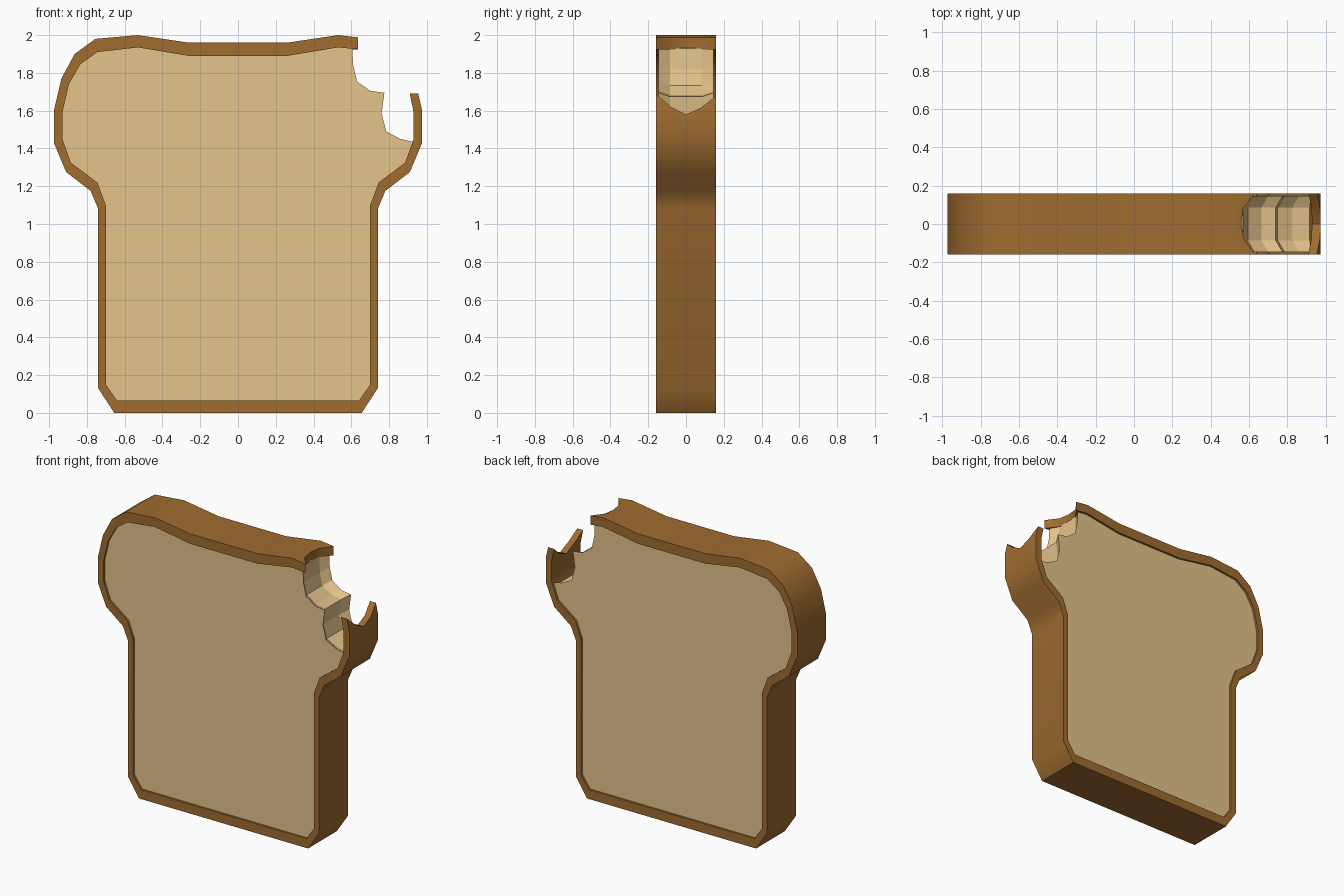
import bpy, bmesh, math

if "Cube" in bpy.data.objects:
    bpy.data.objects.remove(bpy.data.objects["Cube"])


def material(name, color):
    m = bpy.data.materials.new(name)
    m.diffuse_color = (*color, 1)
    m.use_nodes = True
    m.node_tree.nodes["Principled BSDF"].inputs["Base Color"].default_value = m.diffuse_color
    return m


def loft(name, sections, caps, mat):
    """Join closed (x, z) sections placed at successive y; caps lists end faces."""
    bm = bmesh.new()
    rings = [[bm.verts.new((x, y, z)) for x, z in pts] for y, pts in sections]
    n = len(rings[0])
    for a, b in zip(rings, rings[1:]):
        for i in range(n):
            j = (i + 1) % n
            bm.faces.new((a[i], a[j], b[j], b[i]))
    for ring in (rings[0], rings[-1]):
        for cap in caps:
            bm.faces.new([ring[k] for k in cap])
    bmesh.ops.recalc_face_normals(bm, faces=bm.faces)
    mesh = bpy.data.meshes.new(name)
    bm.to_mesh(mesh)
    bm.free()
    ob = bpy.data.objects.new(name, mesh)
    bpy.context.collection.objects.link(ob)
    mesh.materials.append(mat)
    return ob


# Half outlines of the slice, bottom to top
OUTER = [(.655, 0), (.74, .13), (.74, 1.08), (.78, 1.175), (.91, 1.275), (.975, 1.43),
         (.975, 1.6), (.935, 1.77), (.865, 1.9), (.755, 1.98), (.53, 2), (.26, 1.96)]
INNER = [(.64, .065), (.7, .15), (.7, 1.1), (.745, 1.22), (.885, 1.325), (.93, 1.45),
         (.93, 1.59), (.895, 1.74), (.835, 1.845), (.745, 1.91), (.53, 1.935), (.26, 1.89)]


def around(half, right_count):
    """Path down the right side, up the left, and back along the top to the bite."""
    right = half[:right_count][::-1]
    left = [(-x, z) for x, z in half]
    return right + left + [half[11], half[10]]


# Crust: open band whose two torn ends dip in the middle
def crust_section(top_x, tab_z):
    def path(half, x_tab, z_top):
        pts = around(half, 7)
        pts[0] = (pts[0][0], min(pts[0][1], tab_z - .015))
        tab = (x_tab - max(0, tab_z - 1.6) * .23, tab_z)
        return [tab] + pts + [(top_x, z_top)]
    return path(OUTER, .975, 1.988) + path(INNER, .93, 1.925)[::-1]


crust_secs = [(y, crust_section(x, z)) for y, x, z in
              [(-.16, .635, 1.69), (-.08, .575, 1.62), (0, .56, 1.58),
               (.08, .57, 1.615), (.16, .63, 1.68)]]
n = len(crust_secs[0][1])
strip = [(i, i + 1, n - 2 - i, n - 1 - i) for i in range(n // 2 - 1)]
crust = loft("crust", crust_secs, strip, material("crust_brown", (.35, .15, .03)))

# Crumb: recessed filling with a two-scoop bite, hollowed at mid depth
BITE = [(.605, 1.93), (.61, 1.84), (.63, 1.755), (.7, 1.705), (.775, 1.695),
        (.76, 1.585), (.785, 1.49), (.86, 1.45), (.927, 1.435)]


def crumb_section(d):
    bite = [(x - d, z - d * .6) for x, z in BITE]
    bite[0] = (BITE[0][0] - d, 1.93)
    bite[-1] = (BITE[-1][0] - d * .25, BITE[-1][1] - d * .6)
    return around(INNER, 5) + bite


crumb_secs = [(y, crumb_section(d)) for y, d in
              [(-.145, 0), (-.085, .035), (.085, .035), (.145, 0)]]
crumb = loft("crumb", crumb_secs, [range(len(crumb_secs[0][1]))],
             material("crumb_tan", (.78, .55, .26)))

# Soft shading around the crust, crisp rims
bpy.context.view_layer.objects.active = crust
crust.select_set(True)
bpy.ops.object.shade_smooth_by_angle(angle=math.radians(40))
